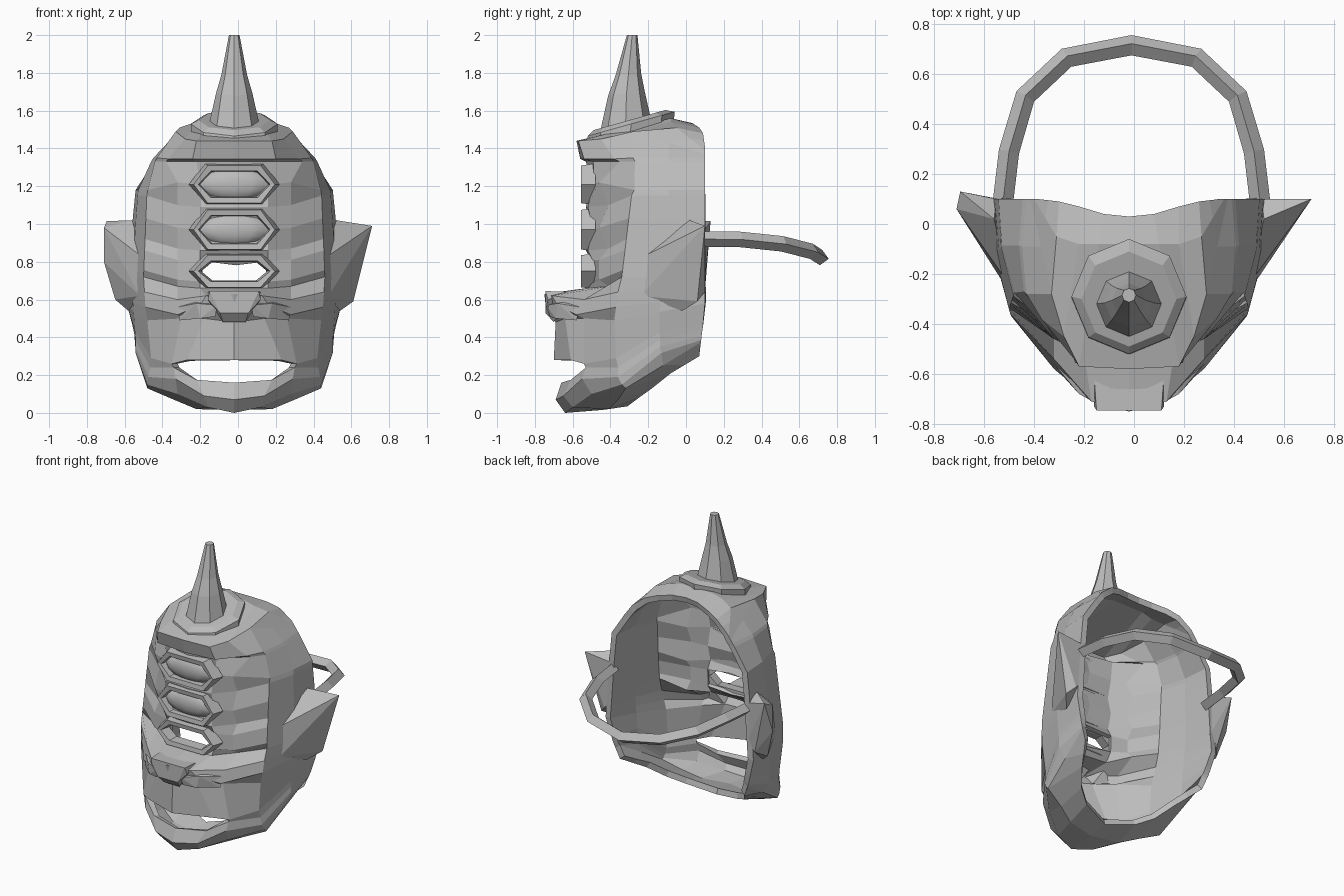
import bpy, bmesh
from math import sin, cos, pi
from mathutils import Vector

cube = bpy.data.objects.get("Cube")
if cube:
    bpy.data.objects.remove(cube, do_unlink=True)

CENTRE = -0.02
grey = bpy.data.materials.new("plain grey")
grey.use_nodes = True
grey.diffuse_color = (0.5, 0.5, 0.5, 1)
grey.node_tree.nodes["Principled BSDF"].inputs["Base Color"].default_value = (0.5, 0.5, 0.5, 1)


def add_object(name, bm):
    mesh = bpy.data.meshes.new(name)
    bm.to_mesh(mesh)
    bm.free()
    mesh.materials.append(grey)
    obj = bpy.data.objects.new(name, mesh)
    obj.location.x = CENTRE
    bpy.context.collection.objects.link(obj)
    return obj


def loft(name, rings, closed=False):
    """Skin equal-length point rings, capped unless closed into a loop."""
    bm = bmesh.new()
    vs = [[bm.verts.new(p) for p in ring] for ring in rings]
    n = len(vs[0])
    pairs = list(zip(vs, vs[1:])) + ([(vs[-1], vs[0])] if closed else [])
    for a, b in pairs:
        for k in range(n):
            m = (k + 1) % n
            bm.faces.new((a[k], a[m], b[m], b[k]))
    if not closed:
        bm.faces.new(vs[0])
        bm.faces.new(vs[-1])
    bmesh.ops.recalc_face_normals(bm, faces=bm.faces)
    return add_object(name, bm)


def hull(name, points):
    bm = bmesh.new()
    for p in points:
        bm.verts.new(p)
    bmesh.ops.convex_hull(bm, input=bm.verts)
    loose = [v for v in bm.verts if not v.link_faces]
    bmesh.ops.delete(bm, geom=loose, context='VERTS')
    bmesh.ops.recalc_face_normals(bm, faces=bm.faces)
    return add_object(name, bm)


def half_width(z):
    """Half width of the back rim at a height."""
    stops = [(0.3, 0.48), (0.4, 0.52), (0.57, 0.57), (1.0, 0.54), (1.2, 0.52), (1.5, 0.3)]
    for (z0, w0), (z1, w1) in zip(stops, stops[1:]):
        if z <= z1:
            return w0 + (w1 - w0) * (z - z0) / (z1 - z0)
    return stops[-1][1]


# Half rows from the centre line to the front corner of the cheek
jaw = [
    [(0, -.31, .035), (.2, -.25, .08), (.3, -.18, .13), (.38, -.08, .21)],
    [(0, -.45, .015), (.2, -.41, .02), (.32, -.36, .07), (.46, -.32, .13)],
    [(0, -.64, .0), (.14, -.60, .03), (.3, -.5, .1), (.46, -.34, .15)],
    [(0, -.69, .07), (.16, -.65, .09), (.31, -.55, .18), (.455, -.36, .19)],
    [(0, -.66, .16), (.2, -.61, .175), (.32, -.53, .24), (.445, -.36, .24)],
    [(0, -.70, .28), (.25, -.61, .28), (.33, -.54, .26), (.44, -.37, .29)],
    [(0, -.69, .48), (.16, -.64, .5), (.28, -.54, .5), (.46, -.38, .49)],
    [(0, -.74, .54), (.18, -.68, .57), (.3, -.58, .52), (.47, -.37, .56)],
    [(0, -.75, .63), (.15, -.71, .62), (.3, -.54, .6), (.475, -.36, .64)],
]
# Eye band: ridges and hollows alternate, creases fan out to the temples
eyes = []
for z, ridge in [(.66, 1), (.695, 0), (.8, 0), (.86, 1), (.97, 0), (1.09, 1), (1.21, 0)]:
    y = -.53 if ridge else -.5
    side_y = -.41 if ridge else -.46
    lift = .06 if z < 1.15 else -.03
    eyes.append([(0, y, z), (.18, y + .01, z), (.3, side_y, z + .01),
                 (.48 - (z - .66) * .04, -.34 + (z - .66) * .12, z + lift)])
brow = [
    [(0, -.53, 1.33), (.2, -.49, 1.33), (.36, -.35, 1.33), (.42, -.27, 1.33)],
    [(0, -.56, 1.345), (.22, -.54, 1.345), (.35, -.38, 1.345), (.41, -.28, 1.35)],
    [(0, -.58, 1.44), (.2, -.57, 1.44), (.26, -.45, 1.45), (.31, -.28, 1.49)],
    [(0, -.08, 1.56), (.12, -.08, 1.56), (.2, -.08, 1.54), (.29, -.05, 1.51)],
    [(0, .03, 1.535), (.1, .04, 1.53), (.2, .07, 1.51), (.28, .09, 1.48)],
]
MOUTH_ROW, EYE_ROW = 4, 10

# Mask shell, mirrored and thickened inward, open at the back and below
bm = bmesh.new()
grid = []
for i, row in enumerate(jaw + eyes + brow):
    corner = Vector(row[3])
    # The rim starts higher than the chin and stops below the crown
    rim_z = max(corner.z, .3 + .57 * corner.z) if i else .3
    rim_z = min(rim_z, 1.01 + .02 * i)
    rim = Vector((half_width(rim_z), min(.1, .034 + .12 * rim_z), rim_z))
    middle = (corner + rim) / 2
    if 1 < i <= MOUTH_ROW + 1:
        middle += Vector((.035, 0, .05))
    elif MOUTH_ROW < i < 18:
        middle.x += .018
    grid.append([bm.verts.new(p) for p in row + [middle, rim]])
for i, (low, high) in enumerate(zip(grid, grid[1:])):
    for j in range(5):
        if (i == MOUTH_ROW and j < 2) or (i == EYE_ROW and j < 1):
            continue
        bm.faces.new((low[j], low[j + 1], high[j + 1], high[j]))
shell = add_object("mask_shell", bm)
mirror = shell.modifiers.new("mirror", 'MIRROR')
mirror.use_clip = True
solid = shell.modifiers.new("thickness", 'SOLIDIFY')
solid.thickness = 0.04
solid.offset = -1


# Eye rims and half eyeballs
def eye_outline(w, h, y, z):
    return [(sx * w * f, y, z + sz * h) for sx, f, sz in
            [(1, 1, 0), (1, .65, 1), (-1, .65, 1), (-1, 1, 0), (-1, .65, -1), (1, .65, -1)]]


for label, z, h in [("upper", 1.21, .105), ("middle", .97, .11), ("lower", .75, .09)]:
    loft(label + "_eye_rim", [eye_outline(.24, h + .005, -.48, z), eye_outline(.215, h - .005, -.555, z),
                              eye_outline(.19, h - .035, -.55, z), eye_outline(.175, h - .04, -.48, z)],
         closed=True)
    if label != "lower":
        bm = bmesh.new()
        bmesh.ops.create_uvsphere(bm, u_segments=12, v_segments=8, radius=1)
        bmesh.ops.bisect_plane(bm, geom=bm.verts[:] + bm.edges[:] + bm.faces[:],
                               plane_co=(0, 0, 0), plane_no=(0, 1, 0), clear_outer=True)
        bmesh.ops.scale(bm, vec=(.19, .05, .085), verts=bm.verts)
        bmesh.ops.translate(bm, vec=(0, -.495, z), verts=bm.verts)
        ball = add_object(label + "_eyeball", bm)
        for face in ball.data.polygons:
            face.use_smooth = True

# Nose tip and nostril wings
hull("nose_tip", [(s * x, y, z) for s in (1, -1) for x, y, z in
                  [(.06, -.70, .48), (.075, -.745, .53), (.14, -.73, .6), (.13, -.745, .645), (.14, -.6, .64)]])
for side, s in (("left", 1), ("right", -1)):
    hull(side + "_nostril", [(s * x, y, z) for x, y, z in
                             [(.09, -.74, .57), (.1, -.72, .51), (.18, -.69, .5), (.2, -.68, .58),
                              (.29, -.58, .49), (.3, -.56, .56), (.15, -.6, .52), (.2, -.56, .61)]])

# Ears flaring out from the cheeks, each with its own outer edge
outer_edges = {
    "left": (1, [(.73, .1, .99), (.67, .08, .79), (.63, .06, .59)]),
    "right": (-1, [(.675, .13, 1.015), (.69, .06, .98), (.69, .06, .8), (.63, .03, .6)]),
}
for side, (s, edge) in outer_edges.items():
    hull(side + "_ear", [(s * x, y, z) for x, y, z in edge +
                         [(.48, -.24, .82), (.5, -.24, .62), (.56, -.02, .54), (.54, .02, 1.02),
                          (.58, .1, .64), (.52, .1, .7), (.53, .1, .97)]])


# Tilted horn base and the horn
def octagon(r, y, z, tilt):
    return [(r * sin(a), y - r * cos(a), z - r * cos(a) * tilt)
            for a in [k * pi / 4 for k in range(8)]]


loft("horn_base", [octagon(.23, -.295, 1.48, .26), octagon(.23, -.29, 1.53, .28),
                   octagon(.19, -.3, 1.55, .28)])
loft("horn", [octagon(.135, -.32, 1.52, .25), octagon(.097, -.315, 1.69, .1),
              octagon(.068, -.305, 1.79, .05), octagon(.028, -.285, 2.0, 0)])

# Head strap looping behind
half = [(.515, .08, .92), (.49, .29, .918), (.425, .51, .895), (.26, .665, .855), (0, .715, .822)]
path = half + [(-x, y, z) for x, y, z in half[-2::-1]]
curve = bpy.data.curves.new("head_strap", 'CURVE')
curve.dimensions = '3D'
curve.bevel_depth = 0.041
curve.bevel_resolution = 0
curve.use_fill_caps = True
spline = curve.splines.new('POLY')
spline.points.add(len(path) - 1)
for point, p in zip(spline.points, path):
    point.co = (*p, 1)
spline.use_smooth = False
curve.materials.append(grey)
strap = bpy.data.objects.new("head_strap", curve)
strap.location.x = -0.01
bpy.context.collection.objects.link(strap)
